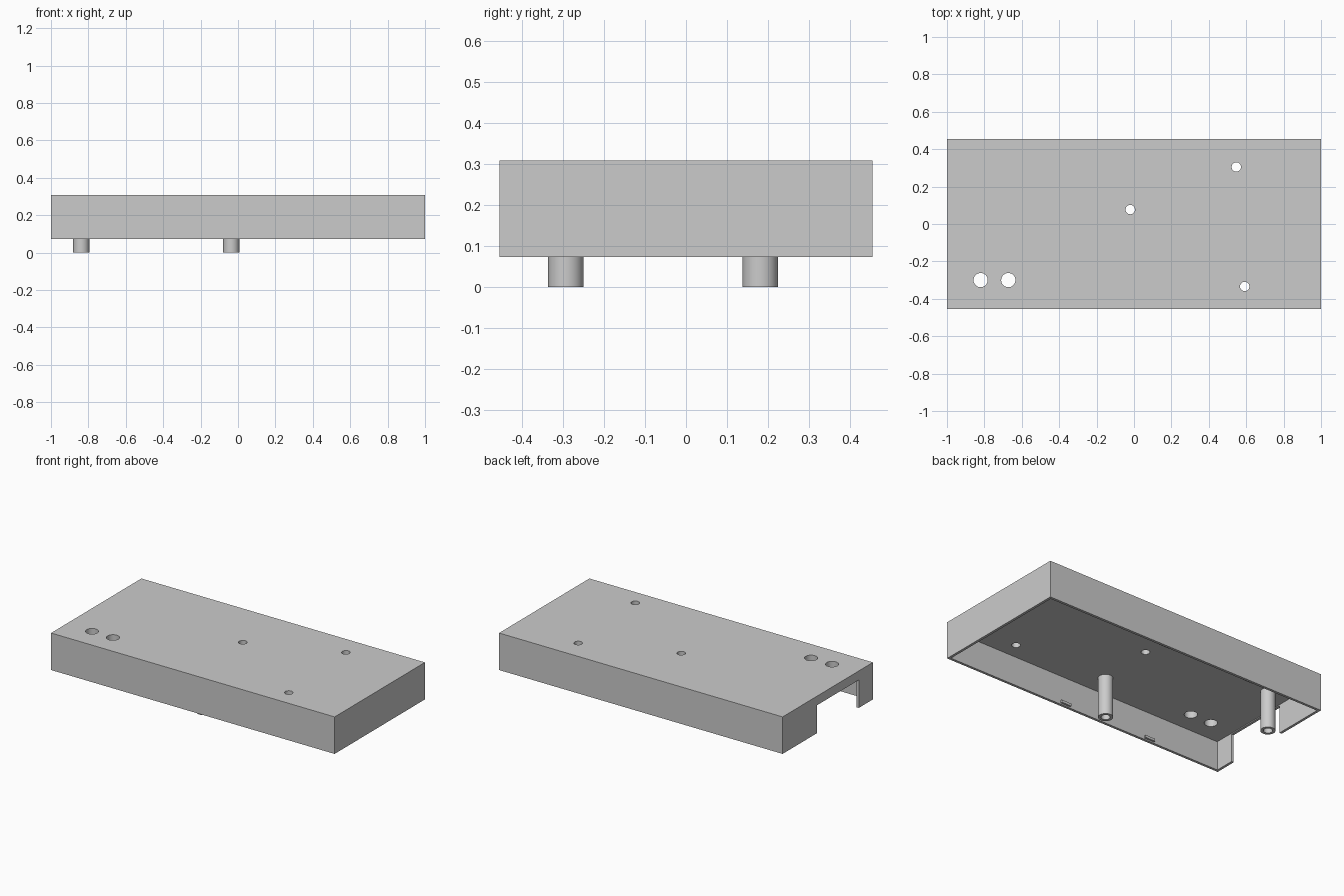
import bpy
from math import radians

if "Cube" in bpy.data.objects:
    bpy.data.objects.remove(bpy.data.objects["Cube"], do_unlink=True)

grey = bpy.data.materials.new("light_grey_plastic")
grey.use_nodes = True
colour = (0.6, 0.6, 0.6, 1)
grey.diffuse_color = colour
grey.node_tree.nodes["Principled BSDF"].inputs["Base Color"].default_value = colour

LENGTH, DEPTH = 2.0, 0.91
RIM, CEILING, TOP = 0.072, 0.256, 0.308
WALL = 0.016


def finish(obj, name):
    obj.name = name
    obj.data.materials.clear()
    obj.data.materials.append(grey)
    return obj


def box(name, low, high):
    middle = [(a + b) / 2 for a, b in zip(low, high)]
    bpy.ops.mesh.primitive_cube_add(size=1, location=middle)
    obj = bpy.context.object
    obj.scale = [b - a for a, b in zip(low, high)]
    bpy.ops.object.transform_apply(location=False, rotation=False, scale=True)
    return finish(obj, name)


def cylinder(name, x, y, radius, bottom, top):
    bpy.ops.mesh.primitive_cylinder_add(vertices=48, radius=radius, depth=top - bottom,
                                        location=(x, y, (bottom + top) / 2))
    return finish(bpy.context.object, name)


def cut(target, cutter):
    cutter.hide_render = True
    mod = target.modifiers.new("cut", "BOOLEAN")
    mod.operation, mod.solver, mod.object = "DIFFERENCE", "EXACT", cutter
    bpy.context.view_layer.objects.active = target
    bpy.ops.object.modifier_apply(modifier=mod.name)
    bpy.data.objects.remove(cutter, do_unlink=True)


def smooth(obj):
    bpy.ops.object.select_all(action="DESELECT")
    obj.select_set(True)
    bpy.context.view_layer.objects.active = obj
    bpy.ops.object.shade_smooth_by_angle(angle=radians(30))


# Open-bottomed cover
hx, hy = LENGTH / 2, DEPTH / 2
cover = box("cover", (-hx, -hy, RIM), (hx, hy, TOP))
cut(cover, box("cavity", (WALL - hx, WALL - hy, 0), (hx - WALL, hy - WALL, CEILING)))

# Opening in the end wall
cut(cover, box("end_opening", (-hx - 0.1, -0.313, 0), (-hx + WALL + 0.01, 0.11, 0.25)))

# Holes through the top plate
for x, y, radius in ((-0.82, -0.3, 0.038), (-0.672, -0.3, 0.038), (-0.02, 0.077, 0.025),
                     (0.547, 0.305, 0.025), (0.592, -0.334, 0.025)):
    cut(cover, cylinder("hole", x, y, radius, 0.2, 0.4))
smooth(cover)

# Hollow posts hanging from the top plate
for name, x, y in (("back_post", -0.838, 0.181), ("front_post", -0.036, -0.293)):
    post = cylinder(name, x, y, 0.043, 0, CEILING + 0.01)
    cut(post, cylinder("bore", x, y, 0.026, -0.1, CEILING - 0.005))
    smooth(post)

# Small snap tabs inside the long walls
for side, word in ((-1, "front"), (1, "back")):
    for x in (0.14, -0.48):
        inner = side * (hy - WALL)
        ys = sorted((inner + side * 0.005, inner - side * 0.012))
        box(word + "_snap_tab", (x - 0.035, ys[0], RIM + 0.008), (x + 0.035, ys[1], RIM + 0.024))
